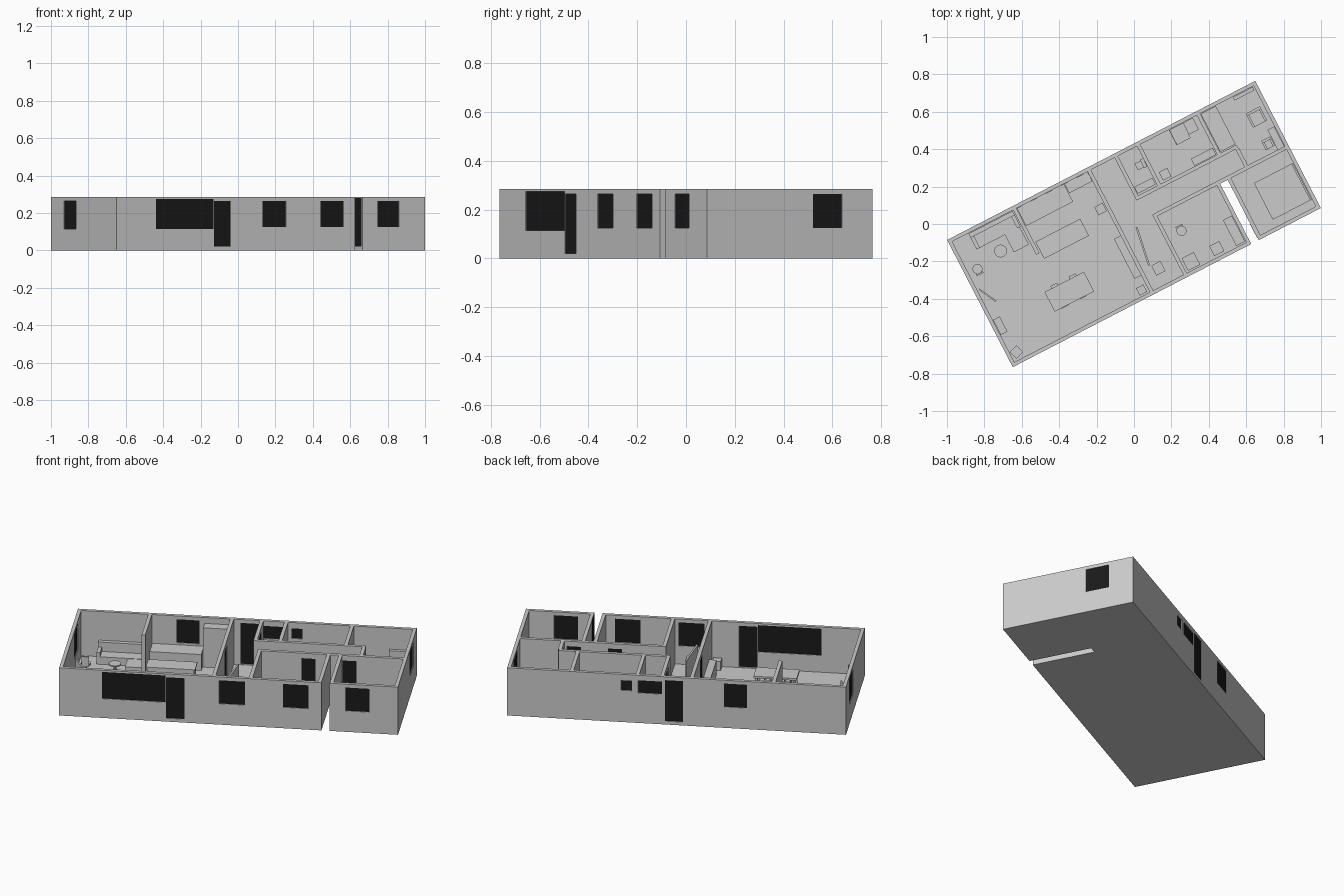
import bpy, bmesh, math
from mathutils import Matrix

if "Cube" in bpy.data.objects:
    bpy.data.objects.remove(bpy.data.objects["Cube"])

ROT = Matrix.Rotation(math.radians(27.3), 4, 'Z')   # house is turned on its plot
H, F, T = 0.285, 0.015, 0.02                        # wall height, floor, wall thickness
U, V = 0.927, 0.3825                                # half length, half depth
black = bpy.data.materials.new("dark_glass")
black.diffuse_color = (0.01, 0.01, 0.01, 1)
black.use_nodes = True
black.node_tree.nodes["Principled BSDF"].inputs["Base Color"].default_value = black.diffuse_color


def finish(name, bm, dark=False):
    bmesh.ops.recalc_face_normals(bm, faces=bm.faces)
    me = bpy.data.meshes.new(name)
    bm.to_mesh(me)
    bm.free()
    ob = bpy.data.objects.new(name, me)
    ob.matrix_world = ROT
    bpy.context.collection.objects.link(ob)
    if dark:
        me.materials.append(black)
    return ob


def add_box(bm, u0, u1, v0, v1, z0, z1, turn=0):
    m = Matrix.Translation(((u0 + u1) / 2, (v0 + v1) / 2, (z0 + z1) / 2))
    m = m @ Matrix.Rotation(turn, 4, 'Z') @ Matrix.Diagonal((u1 - u0, v1 - v0, z1 - z0, 1))
    bmesh.ops.create_cube(bm, size=1, matrix=m)


def boxes(name, *parts, dark=False):
    bm = bmesh.new()
    for p in parts:
        add_box(bm, *p)
    return finish(name, bm, dark)


def wall(name, axis, pos, a, b, holes=()):
    """Wall along 'u' or 'v' centred on pos, with openings (start, end, z0, z1)."""
    def span(s, e, half, z0, z1):
        if axis == 'u':
            return (s, e, pos - half, pos + half, z0, z1)
        return (pos - half, pos + half, s, e, z0, z1)
    ob = boxes(name, span(a, b, T / 2, 0, H))
    if holes:
        cut = boxes(name + "_cutter", *[span(s, e, T, z0, z1) for s, e, z0, z1 in holes])
        cut.hide_render = True
        cut.hide_set(True)
        mod = ob.modifiers.new("openings", 'BOOLEAN')
        mod.object, mod.operation, mod.solver = cut, 'DIFFERENCE', 'EXACT'
        boxes(name + "_panes", *[span(s, e, 0.006, z0, z1) for s, e, z0, z1 in holes], dark=True)


def table(name, u0, u1, v0, v1, z, leg=0.012):
    legs = [(u, u + leg, v, v + leg, F, z - 0.01)
            for u in (u0 + 0.01, u1 - 0.01 - leg) for v in (v0 + 0.01, v1 - 0.01 - leg)]
    boxes(name, (u0, u1, v0, v1, z - 0.012, z), *legs)


def cylinder(bm, u, v, z0, z1, r, n=16):
    bmesh.ops.create_cone(bm, cap_ends=True, segments=n, radius1=r, radius2=r, depth=z1 - z0,
                          matrix=Matrix.Translation((u, v, (z0 + z1) / 2)))


def swivel_chair(name, u, v, side):
    bm = bmesh.new()
    cylinder(bm, u, v, F, F + 0.008, 0.028, 5)
    cylinder(bm, u, v, F + 0.008, 0.055, 0.005, 8)
    cylinder(bm, u, v, 0.055, 0.066, 0.027)
    add_box(bm, u - 0.02, u + 0.02, v + side * 0.028 - 0.004, v + side * 0.028 + 0.004, 0.055, 0.115)
    finish(name, bm)


def armchair(name, u, v, w):
    h = w / 2
    boxes(name, (u - h, u + h, v - h, v + h, F + 0.01, 0.055),
          (u - h, u + h, v + h - 0.015, v + h, 0.055, 0.11),
          (u - h, u - h + 0.012, v - h, v + h - 0.015, 0.055, 0.075),
          (u + h - 0.012, u + h, v - h, v + h - 0.015, 0.055, 0.075))


# Floor slab with the narrow light well cut into the front
N0, N1, NV = 0.508, 0.553, -0.02
e = 0.004
bm = bmesh.new()
outline = [(-U + e, -V + e), (N0 - e, -V + e), (N0 - e, NV + e), (N1 + e, NV + e),
           (N1 + e, -V + e), (U - e, -V + e), (U - e, V - e), (-U + e, V - e)]
face = bm.faces.new([bm.verts.new((u, v, 0)) for u, v in outline])
ext = bmesh.ops.extrude_face_region(bm, geom=[face])
for vert in [g for g in ext["geom"] if isinstance(g, bmesh.types.BMVert)]:
    vert.co.z = F
finish("floor", bm)

# Outer walls
t = T / 2
wall("front_wall", 'u', -V + t, -U, N0, [(-0.692, -0.344, 0.115, 0.275), (-0.342, -0.242, 0.02, 0.265),
     (-0.051, 0.09, 0.125, 0.265), (0.298, 0.438, 0.125, 0.265)])
wall("front_wall_bedroom", 'u', -V + t, N1, U, [(0.641, 0.77, 0.125, 0.265)])
wall("back_wall", 'u', V - t, -U, U, [(-0.385, -0.26, 0.125, 0.265), (-0.035, 0.063, 0.02, 0.265),
     (0.079, 0.21, 0.18, 0.255), (0.243, 0.303, 0.19, 0.25)])
wall("left_wall", 'v', -U + t, -V + T, V - T, [(0.092, 0.233, 0.115, 0.265)])
wall("right_wall", 'v', U - t, -V + T, V - T, [(0.107, 0.242, 0.125, 0.265)])
wall("well_left_wall", 'v', N0 - t, -V + T, NV)
wall("well_right_wall", 'v', N1 + t, -V + T, NV)
boxes("well_glass", (N1 - 0.002, N1 + 0.002, -0.37, -0.285, 0.02, 0.28), dark=True)

# Inner walls
door = (0.02, 0.255)
wall("lounge_divider", 'v', -0.53, 0.094, V - T)
wall("hall_wall", 'v', -0.082, -V + T, V - T, [(0.01, 0.09, *door)])
wall("washroom_wall", 'v', 0.08, 0.125, V - T, [(0.2, 0.29, *door)])
wall("bath_wall", 'v', 0.215, 0.125, V - T)
wall("study_wall", 'v', 0.575, 0.125, V - T)
wall("corridor_back_wall", 'u', 0.115, 0.07, 0.68)
wall("corridor_front_wall", 'u', NV + t, 0.11, U - T, [(0.35, 0.426, *door), (0.575, 0.65, *door)])
wall("corridor_end_wall", 'v', 0.675, 0.0, 0.105, [(0.01, 0.09, *door)])
wall("office_wall", 'v', 0.12, -V + T, NV)

# Lounge
boxes("sofa", (-0.81, -0.545, 0.265, 0.36, F, 0.06), (-0.81, -0.545, 0.335, 0.36, 0.06, 0.115),
      (-0.81, -0.79, 0.265, 0.335, 0.06, 0.085), (-0.565, -0.545, 0.265, 0.335, 0.06, 0.085),
      (-0.64, -0.55, 0.16, 0.265, F, 0.058))
bm = bmesh.new()
cylinder(bm, -0.70, 0.199, 0.05, 0.058, 0.034, 20)
cylinder(bm, -0.70, 0.199, F, 0.05, 0.008, 8)
finish("round_table", bm)
swivel_chair("lounge_chair", -0.854, 0.17, -1)
boxes("screen_panel", (-0.87 - 0.004, -0.87 + 0.004, -0.035, 0.075, 0.06, 0.13, math.radians(27)))
boxes("side_cabinet", (-0.905, -0.865, -0.2, -0.11, F, 0.09))
boxes("corner_stand", (-0.897, -0.847, -0.345, -0.295, F, 0.08, 0.3))

# Dining area and hall furniture
table("dining_table", -0.592, -0.355, -0.222, -0.104, 0.09)
for i, (u, v, s) in enumerate([(-0.53, -0.08, 1), (-0.42, -0.08, 1), (-0.53, -0.235, -1), (-0.42, -0.235, -1)]):
    v -= s * 0.03
    boxes(f"dining_chair_{i}", (u - 0.02, u + 0.02, v - 0.02, v + 0.02, 0.05, 0.058),
          *[(u + a - 0.003, u + a + 0.003, v + b - 0.003, v + b + 0.003, F, 0.05)
            for a in (-0.016, 0.016) for b in (-0.016, 0.016)])
boxes("media_cabinet", (-0.132, -0.092, -0.262, -0.022, F, 0.1))
boxes("small_stand", (-0.148, -0.104, -0.354, -0.31, F, 0.07))
boxes("hall_panel", (-0.018, -0.008, -0.235, -0.02, F, 0.2, -0.16))
boxes("hall_cabinet", (-0.02, 0.035, -0.3, -0.24, F, 0.1))

# Kitchen
boxes("kitchen_counter", (-0.518, -0.235, 0.26, 0.362, F, 0.105), (-0.518, -0.235, 0.255, 0.362, 0.105, 0.113))
boxes("tall_cupboard", (-0.232, -0.093, 0.305, 0.362, F, 0.25))
boxes("kitchen_island", (-0.505, -0.25, 0.062, 0.15, F, 0.105), (-0.512, -0.243, 0.055, 0.157, 0.105, 0.113))
boxes("kitchen_stool", (-0.147, -0.097, 0.128, 0.178, F, 0.07))

# Bathrooms
boxes("washroom_cabinet", (0.092, 0.2, 0.135, 0.175, F, 0.09))
boxes("toilet", (0.15, 0.185, 0.245, 0.285, F, 0.06), (0.185, 0.204, 0.24, 0.29, F, 0.1))
boxes("shower_tray", (0.40, 0.48, 0.27, 0.36, F, 0.04), (0.396, 0.4, 0.27, 0.36, F, 0.16))
boxes("bath_cupboard", (0.48, 0.54, 0.29, 0.36, F, 0.15))
boxes("vanity", (0.43, 0.56, 0.128, 0.17, F, 0.09))
boxes("washer", (0.245, 0.295, 0.135, 0.185, F, 0.09))

# Study, bedroom and office
boxes("study_bed", (0.587, 0.678, 0.13, 0.36, F, 0.06))
boxes("study_shelf", (0.78, 0.9, 0.34, 0.36, 0.06, 0.16))
armchair("armchair", 0.844, 0.208, 0.085)
armchair("study_chair", 0.835, 0.055, 0.055)
table("study_desk", 0.865, 0.905, -0.005, 0.12, 0.08)
boxes("bedroom_bed", (0.67, 0.905, -0.32, -0.1, F, 0.07), (0.895, 0.905, -0.32, -0.1, 0.07, 0.11))
swivel_chair("office_chair", 0.209, -0.149, 1)
boxes("office_cabinet", (0.142, 0.215, -0.355, -0.28, F, 0.09))
boxes("office_stand", (0.303, 0.363, -0.35, -0.29, F, 0.07))
table("office_desk", 0.432, 0.485, -0.355, -0.2, 0.085)
